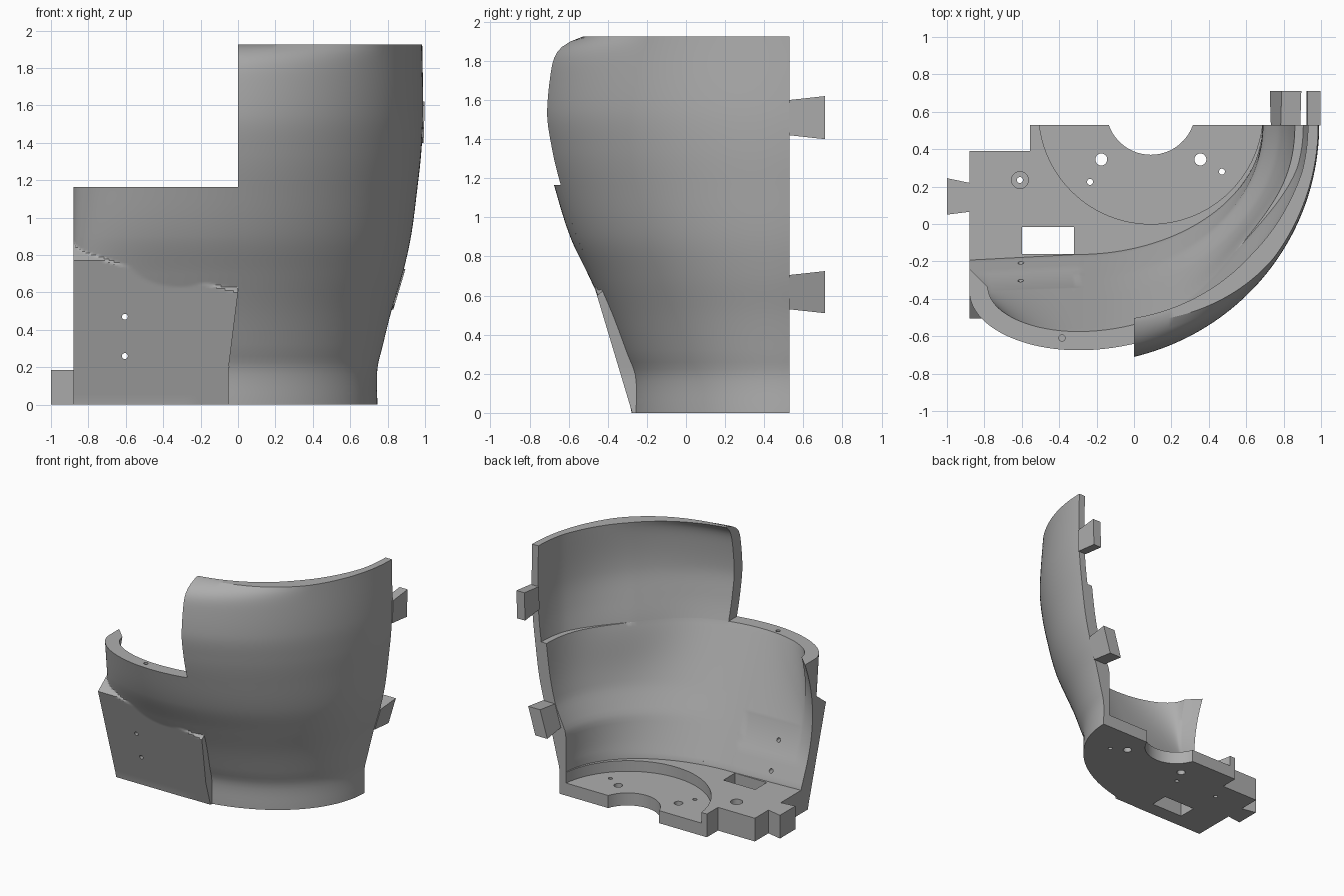
import bpy, bmesh, math

cube = bpy.data.objects.get("Cube")
if cube:
    bpy.data.objects.remove(cube)

grey = bpy.data.materials.new("plain grey")
grey.use_nodes = True
grey.diffuse_color = (0.42, 0.42, 0.42, 1)
grey.node_tree.nodes["Principled BSDF"].inputs["Base Color"].default_value = grey.diffuse_color

BACK, CX, LEFT, STEP, TOP = 0.53, -0.3, -0.88, 1.165, 1.925
PLATE = 0.185

# Height, side reach (x) and front reach (y) of the curved body
PROFILE = [(0, .745, -.278), (.19, .745, -.282), (.3, .77, -.325), (.5, .82, -.405),
           (.7, .88, -.497), (.9, .925, -.592), (STEP, .96, -.675), (1.35, .98, -.72),
           (1.55, .99, -.745), (TOP, .985, -.70)]


def clamp(v):
    return max(0.0, min(1.0, v))


def reach(z):
    """Smoothly interpolated side and front reach at height z."""
    p = PROFILE
    i = max(k for k in range(len(p) - 1) if p[k][0] <= z + 1e-6)
    h = p[i + 1][0] - p[i][0]
    t = (z - p[i][0]) / h

    def slope(k, c):
        a, b = p[max(k - 1, 0)], p[min(k + 1, len(p) - 1)]
        return (b[c] - a[c]) / (b[0] - a[0])

    def value(c):
        d = p[i + 1][c] - p[i][c]
        m, n = slope(i, c) * h, slope(i + 1, c) * h
        return p[i][c] + t * (m + t * (3 * d - 2 * m - n + t * (m + n - 2 * d)))
    return value(1), value(2)


def edge(z):
    """Seam between the flat panel side and the tall side."""
    return -0.05 * (1 - clamp((z - 0.2) / 0.4))


def ellipse(x, side, front):
    u = min(1, (x - CX) / (side - CX))
    return BACK - (BACK - front) * math.sqrt(1 - u * u)


def inner_reach(z):
    """Inside surface: straight slope at the front, upright foot at the side."""
    side, front = reach(z)
    thick = 0.055 + 0.075 * clamp((z - PLATE) / 0.315) - 0.03 * clamp((z - 0.5) / 0.2)
    slope = -0.16 - 0.423 * max(0, z - PLATE)
    return side - thick, slope if z < STEP else front + 0.1


def low_outer(s, z):
    x = LEFT + (edge(z) - LEFT) * s ** 1.6
    side, front = reach(z)
    if x > CX:
        y = ellipse(x, side, front)
    else:
        v = (CX - x) / (CX - LEFT)
        end = max(front, -0.36)
        y = end + (front - end) * math.sqrt(max(0, 1 - v * v))
    # top of the flat panel
    crest = 0.77 - 0.12 * clamp((x + 0.72) / 0.45) - 0.05 * clamp((x + 0.2) / 0.2)
    panel = -0.275 - 0.3 * min(z, crest) + 1.3 * max(0, z - crest)
    return x, min(y, panel), z


def low_inner(s, z):
    x = LEFT + (edge(z) - LEFT) * s ** 1.6
    side, front = inner_reach(z)
    if x > CX:
        return x, ellipse(x, side, front), z
    flat = front - 0.03 * (CX - x) / (CX - LEFT)
    w = clamp((CX - x) / 0.48)
    bowl = -0.34 + min(0, front + 0.34) * math.sqrt(1 - w * w) + max(0, -0.78 - x)
    blend = clamp((z - 0.35) / (STEP - 0.35))
    return x, flat + (bowl - flat) * blend, z


def tall_point(s, z, side, front, pull):
    start = math.asin((edge(z) - CX) / (side - CX))
    a = start + (math.pi / 2 - start) * s
    x = CX + (side - CX) * math.sin(a)
    lip = pull * clamp((z - 1.65) / 0.275) ** 6 * clamp(1 - x / 0.75)
    return x, BACK - (BACK - front) * math.cos(a) + lip, z


def tall_outer(s, z):
    return tall_point(s, z, *reach(z), 0.14)


def tall_inner(s, z):
    side, front = inner_reach(z)
    x, y, z = tall_point(s, z, side, front, 0.06)
    if z > STEP + 0.0005:        # thinner wall above the inside ledge
        thin = tall_point(s, z, side + 0.045, front + 0.01, 0.06)
        k = clamp((s - 0.48) / 0.35)
        x, y = x + (thin[0] - x) * k, y + (thin[1] - y) * k
    # broad inward swelling around the start of the ledge
    swell = 0.04 * math.sin(math.pi * s) ** 3 * math.exp(-((z - STEP) / 0.35) ** 2)
    return x - swell, y + swell, z


def finish(name, bm):
    bmesh.ops.recalc_face_normals(bm, faces=bm.faces)
    mesh = bpy.data.meshes.new(name)
    bm.to_mesh(mesh)
    bm.free()
    mesh.materials.append(grey)
    ob = bpy.data.objects.new(name, mesh)
    bpy.context.collection.objects.link(ob)
    return ob


def shell(name, outer, inner, rows, cols):
    """Closed wall between an outer and an inner surface."""
    bm = bmesh.new()
    skins = [[[bm.verts.new(f(c / cols, z)) for c in range(cols + 1)] for z in rows]
             for f in (outer, inner)]
    a, b = skins
    for g in skins:
        for r in range(len(rows) - 1):
            for c in range(cols):
                bm.faces.new((g[r][c], g[r][c + 1], g[r + 1][c + 1], g[r + 1][c]))
    for r in (0, -1):
        for c in range(cols):
            bm.faces.new((a[r][c], a[r][c + 1], b[r][c + 1], b[r][c]))
    for c in (0, -1):
        for r in range(len(rows) - 1):
            bm.faces.new((a[r][c], a[r + 1][c], b[r + 1][c], b[r][c]))
    return finish(name, bm)


def prism(name, outline, low, high):
    bm = bmesh.new()
    base = bm.faces.new([bm.verts.new((x, y, low)) for x, y in outline])
    new = bmesh.ops.extrude_face_region(bm, geom=[base])["geom"]
    bmesh.ops.translate(bm, vec=(0, 0, high - low),
                        verts=[v for v in new if isinstance(v, bmesh.types.BMVert)])
    return finish(name, bm)


def cut(ob, cutter):
    cutter.hide_render = True
    mod = ob.modifiers.new("cut", "BOOLEAN")
    mod.operation, mod.solver, mod.object = "DIFFERENCE", "EXACT", cutter
    bpy.context.view_layer.objects.active = ob
    bpy.ops.object.modifier_apply(modifier=mod.name)
    bpy.data.objects.remove(cutter)


def drill(ob, radius, centre, depth, axis="Z", sides=32):
    bpy.ops.mesh.primitive_cylinder_add(vertices=sides, radius=radius, depth=depth, location=centre)
    cutter = bpy.context.object
    if axis == "Y":
        cutter.rotation_euler.x = math.pi / 2
    cut(ob, cutter)


def levels(low, high, count):
    return [low + (high - low) * i / count for i in range(count + 1)]


# Walls, with finer rows around the top of the flat panel
low_rows = levels(0, 0.58, 20) + levels(0.59, 0.89, 30) + levels(0.9, STEP, 12)
low_wall = shell("low_wall", low_outer, low_inner, low_rows, 60)
tall_rows = levels(0, STEP, 36) + levels(STEP + 0.001, TOP, 28)
tall_wall = shell("tall_wall", tall_outer, tall_inner, tall_rows, 44)
for z in (0.26, 0.47):
    drill(low_wall, 0.016, (-0.605, -0.3, z), 0.6, "Y", 16)
drill(low_wall, 0.017, (-0.385, -0.61, STEP), 0.2, "Z", 16)

# Floor plate with side tab and scooped back edge
arc = [(0.09 + 0.238 * math.cos(a), 0.608 + 0.238 * math.sin(a))
       for a in levels(math.radians(199), math.radians(341), 24)]
rim = [tall_point(s, 0, 0.715, -0.2, 0)[:2] for s in levels(1, 0, 24)]
outline = [(LEFT, .065), (-1, .05), (-1, .245), (LEFT, .22), (LEFT, .39), (-.555, .39),
           (-.555, BACK), (-.135, BACK)] + arc[1:-1] + [(.315, BACK)] + rim + [(LEFT, -.22)]
floor_plate = prism("floor_plate", outline, 0, PLATE)
drill(floor_plate, 0.6, (0.09, 0.6, 0.3), 0.4, sides=96)
cut(floor_plate, prism("slot", [(-.6, -.16), (-.32, -.16), (-.32, -.015), (-.6, -.015)], -.1, .4))
for x, y, r in ((-.175, .345, .032), (.355, .345, .032), (-.235, .225, .016),
                (.47, .28, .016), (-.61, .235, .016)):
    drill(floor_plate, r, (x, y, 0.1), 0.5, sides=24)
drill(floor_plate, 0.045, (-0.61, 0.235, PLATE), 0.1)

# Flared joining tabs on the back edge
for name, low, high, thick in (("lower_tab", .53, .705, .105), ("upper_tab", 1.42, 1.6, .07)):
    bm = bmesh.new()
    for y, flare in ((BACK - 0.003, 0), (0.71, 0.02)):
        for z in (low - flare, high + flare):
            x = reach(z)[0] + 0.008
            bm.verts.new((x, y, z))
            bm.verts.new((x - thick, y, z))
    bmesh.ops.convex_hull(bm, input=bm.verts)
    finish(name, bm)

for ob in (low_wall, tall_wall, floor_plate):
    bpy.ops.object.select_all(action="DESELECT")
    ob.select_set(True)
    bpy.context.view_layer.objects.active = ob
    bpy.ops.object.shade_smooth_by_angle(angle=math.radians(28))
